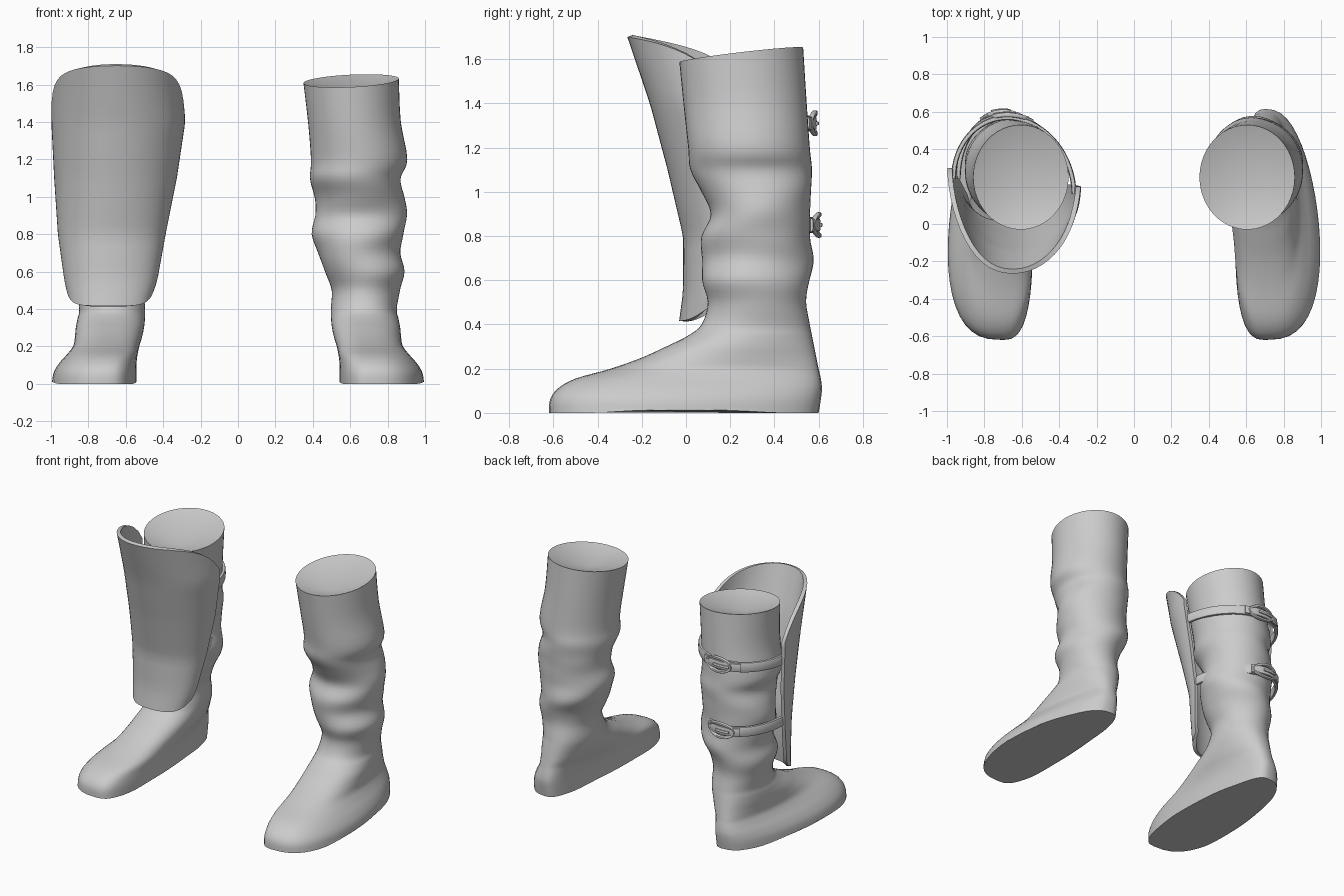
import bpy, bmesh
from math import sin, cos, pi, sqrt, radians

cube = bpy.data.objects.get("Cube")
if cube:
    bpy.data.objects.remove(cube)

grey = bpy.data.materials.new("plain_grey")
grey.use_nodes = True
grey.diffuse_color = (0.6, 0.6, 0.6, 1)
grey.node_tree.nodes["Principled BSDF"].inputs["Base Color"].default_value = (0.6, 0.6, 0.6, 1)


def finish(name, bm, thickness=0):
    """Turn a bmesh into a smooth shaded grey object."""
    bmesh.ops.recalc_face_normals(bm, faces=bm.faces)
    mesh = bpy.data.meshes.new(name)
    bm.to_mesh(mesh)
    bm.free()
    mesh.materials.append(grey)
    obj = bpy.data.objects.new(name, mesh)
    bpy.context.collection.objects.link(obj)
    bpy.ops.object.select_all(action='DESELECT')
    obj.select_set(True)
    bpy.context.view_layer.objects.active = obj
    if thickness:
        mod = obj.modifiers.new("thickness", 'SOLIDIFY')
        mod.thickness = thickness
        mod.offset = 0
        bpy.ops.object.modifier_apply(modifier=mod.name)
    bpy.ops.object.shade_smooth_by_angle(angle=radians(40))
    return obj


def power(q, e):
    """Signed power, squares off a circle."""
    return abs(q) ** e * (1 if q > 0 else -1)


def loft(bm, rings, wrap=True, loop=False):
    """Skin rings of points with quads."""
    rows = [[bm.verts.new(p) for p in ring] for ring in rings]
    pairs = list(zip(rows, rows[1:])) + ([(rows[-1], rows[0])] if loop else [])
    for a, b in pairs:
        n = len(a)
        for i in range(n if wrap else n - 1):
            j = (i + 1) % n
            bm.faces.new((a[i], a[j], b[j], b[i]))
    return rows


def spline(rows, steps):
    """Catmull-Rom through every column of a table."""
    out = []
    for i in range(len(rows) - 1):
        quad = (rows[max(i - 1, 0)], rows[i], rows[i + 1], rows[min(i + 2, len(rows) - 1)])
        for k in range(steps):
            t = k / steps
            out.append([b + t / 2 * (c - a + t * (2 * a - 5 * b + 4 * c - d + t * (3 * (b - c) + d - a)))
                        for a, b, c, d in zip(*quad)])
    return out + [list(rows[-1])]


def lookup(table, z):
    """Linear interpolation on the first column."""
    for a, b in zip(table, table[1:]):
        if z <= b[0]:
            break
    t = (z - a[0]) / (b[0] - a[0])
    return [p + (q - p) * t for p, q in zip(a, b)][1:]


# Boot slices: height, inner x, outer x, front y, back y
BOOT = [
    (0, .54, 1, -.62, .6), (.06, .54, .99, -.615, .61), (.11, .54, .96, -.58, .615),
    (.155, .535, .92, -.5, .61), (.2, .525, .885, -.34, .6), (.25, .51, .875, -.2, .59),
    (.3, .5, .87, -.09, .58), (.35, .495, .86, .01, .57), (.4, .495, .85, .07, .56),
    (.5, .5, .865, .1, .545), (.6, .465, .89, .07, .555), (.7, .425, .865, .07, .575),
    (.8, .4, .89, .07, .56), (.9, .415, .905, .11, .56), (1, .41, .89, .075, .57),
    (1.1, .385, .87, .02, .57), (1.2, .39, .905, .01, .56), (1.4, .375, .87, -.01, .545),
    (1.62, .35, .86, -.03, .53)]


def boot(name, side):
    segs, rings = 48, []
    for z, xi, xo, yf, yb in spline(BOOT, 4):
        cx = min((xi + xo) / 2, .7)
        cy, ry = (yf + yb) / 2, (yb - yf) / 2
        # the foot is fuller than an ellipse and wider toward the toes
        square = .72 + .28 * min(1, max(0, (z - .15) / .35))
        taper = .18 * min(1, max(0, (.45 - z) / .25))
        folds = max(0, 1 - ((z - .8) / .38) ** 2)
        ring = []
        for i in range(segs):
            t = 2 * pi * i / segs
            s, c = sin(t), cos(t)
            wave = 1 + folds * .028 * sin(2 * t + 17 * z) * sin(t + 8 * z)
            width = power(s, square) * (1 - taper * c) / (1 + taper / 5)
            x = cx + (xo - cx if s > 0 else cx - xi) * width * wave
            y = cy + ry * c * wave
            # slanted opening at the top, arched sole at the bottom
            dz = (.033 * c + .012 * s) * max(0, (z - 1.2) / .42)
            if z < .01:
                dz = .015 * max(0, 1 - (y / .4) ** 2)
            ring.append((side * x, y, z + dz))
        rings.append(ring)
    bm = bmesh.new()
    rows = loft(bm, rings)
    bm.faces.new(rows[0])
    # shallow sunken top
    hub = bm.verts.new((side * .61, .2, 1.53))
    for i in range(segs):
        bm.faces.new((rows[-1][i], rows[-1][(i + 1) % segs], hub))
    return finish(name, bm)


boot("left_boot", 1)
boot("right_boot", -1)

# Shin guard slices: height, centre x, half width, front y, depth
GUARD = [(.4, -.69, .19, -.02, .12), (.55, -.68, .235, 0, .16), (.8, -.675, .275, 0, .22),
         (1.1, -.655, .315, -.07, .32), (1.4, -.64, .345, -.15, .4), (1.71, -.65, .335, -.255, .5)]


def guard_point(u, v):
    top = 1.705 - .12 * u ** 2 - .14 * u ** 6
    low = .415 + .08 * u ** 4
    z = low + (top - low) * v
    cx, w, yf, d = lookup(GUARD, z)
    a = u * pi / 2
    return (cx + w * power(sin(a), .93), yf + d * (1 - cos(a)) - .12 * d * sin(a) ** 3, z)


bm = bmesh.new()
loft(bm, [[guard_point(i / 14 - 1, j / 24) for i in range(29)] for j in range(25)], wrap=False)
finish("shin_guard", bm, .026)


def sweep(name, path, half_out, half_up, loop=False):
    """Sweep a rounded section along (point, outward, up) frames."""
    rings = []
    for p, out, up in path:
        ring = []
        for k in range(12):
            t = 2 * pi * k / 12
            c, s = power(cos(t), .6), power(sin(t), .6)
            ring.append([p[i] + out[i] * c * half_out + up[i] * s * half_up for i in range(3)])
        rings.append(ring)
    bm = bmesh.new()
    rows = loft(bm, rings, loop=loop)
    if not loop:
        bm.faces.new(rows[0])
        bm.faces.new(rows[-1])
    finish(name, bm)


def strap_set(label, z, cx, rx, back):
    cy = .2
    ry = back - cy

    def band(name, a0, a1, lift, half_out, half_up):
        path = []
        for i in range(33):
            a = radians(a0 + (a1 - a0) * i / 32)
            c, s = cos(a), sin(a)
            p = (cx + (rx + lift) * c, cy + (ry + lift) * s - .04 * c, z)
            path.append((p, (c, s, 0), (0, 0, 1)))
        sweep(label + name, path, half_out, half_up)

    band("_strap", 0, 180, 0, .013, .036)
    band("_strap_tongue", 72, 122, .014, .01, .03)
    band("_buckle_prong", 88, 108, .026, .007, .009)

    # oval buckle frame hugging the strap
    path = []
    for i in range(32):
        t = 2 * pi * i / 32
        c, s = cos(t), sin(t)
        dx = -.02 + .095 * c
        y = cy + (ry + .016) * sqrt(1 - (dx / rx) ** 2) - .04 * dx / rx
        path.append(((cx + dx, y, z + .048 * s), (0, 1, 0), (c, 0, s)))
    sweep(label + "_buckle_frame", path, .012, .01, loop=True)


strap_set("upper", 1.31, -.643, .322, .566)
strap_set("lower", .85, -.672, .268, .583)
